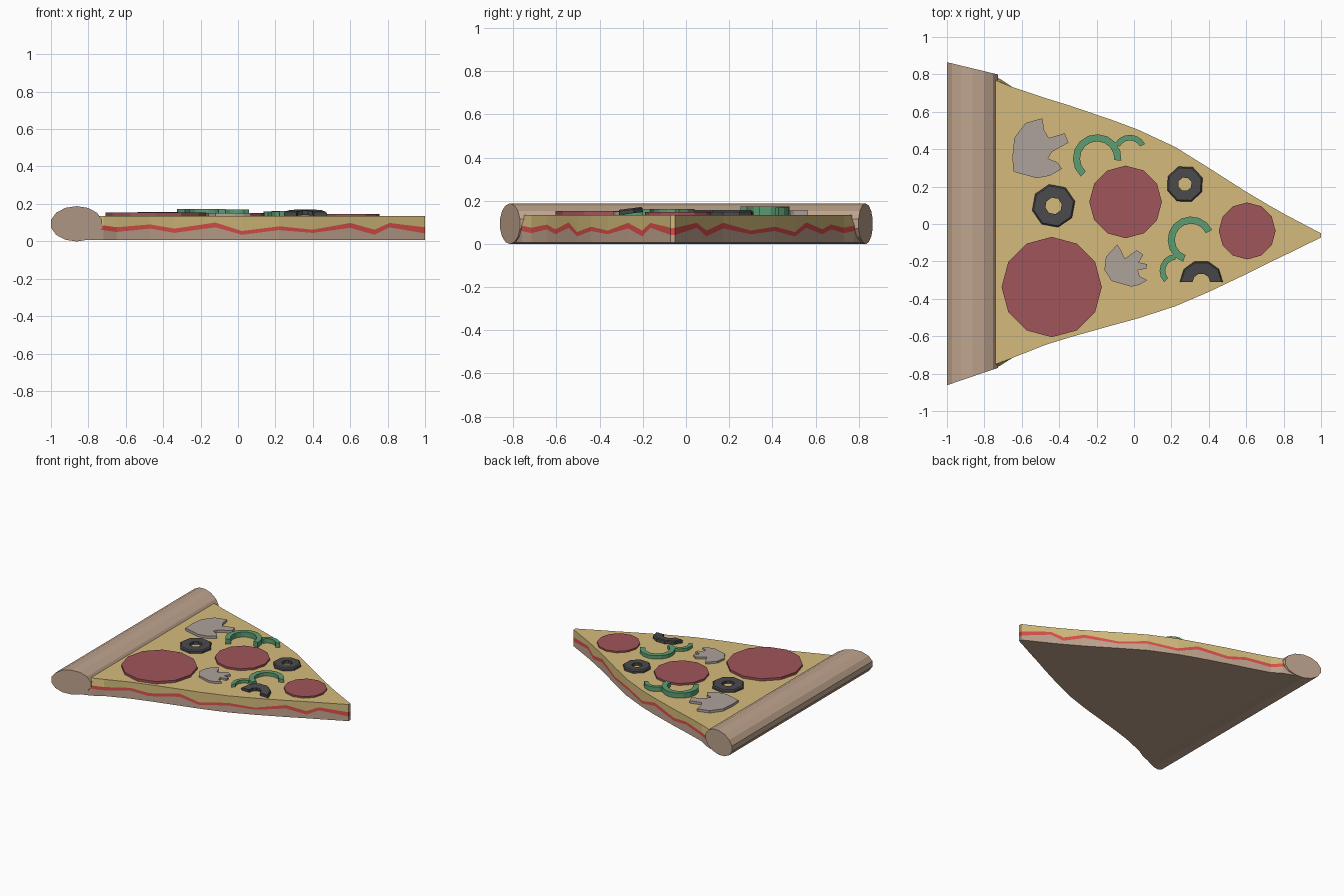
import bpy, bmesh, math
from mathutils import Matrix, Vector

if "Cube" in bpy.data.objects:
    bpy.data.objects.remove(bpy.data.objects["Cube"])


def material(name, rgb):
    m = bpy.data.materials.new(name)
    m.diffuse_color = (*rgb, 1)
    m.use_nodes = True
    m.node_tree.nodes["Principled BSDF"].inputs["Base Color"].default_value = m.diffuse_color
    return m


DOUGH = material("dough", (0.52, 0.37, 0.27))
CHEESE = material("cheese", (0.66, 0.50, 0.20))
SAUCE = material("sauce", (0.72, 0.08, 0.07))
MEAT = material("meat", (0.35, 0.09, 0.10))
OLIVE = material("olive", (0.07, 0.07, 0.075))
PEPPER = material("pepper", (0.11, 0.34, 0.17))
MUSHROOM = material("mushroom", (0.42, 0.36, 0.33))


def finish(name, bm, *mats):
    bmesh.ops.recalc_face_normals(bm, faces=bm.faces)
    me = bpy.data.meshes.new(name)
    bm.to_mesh(me)
    bm.free()
    for m in mats:
        me.materials.append(m)
    ob = bpy.data.objects.new(name, me)
    bpy.context.collection.objects.link(ob)
    return ob


def slab(name, pts, z0, z1, mat):
    """Flat outline pulled up from z0 to z1."""
    bm = bmesh.new()
    lo = [bm.verts.new((x, y, z0)) for x, y in pts]
    hi = [bm.verts.new((x, y, z1)) for x, y in pts]
    bm.faces.new(lo)
    bm.faces.new(hi)
    for i in range(len(pts)):
        j = (i + 1) % len(pts)
        bm.faces.new((lo[i], lo[j], hi[j], hi[i]))
    return finish(name, bm, mat)


def arc(cx, cy, r, a0, a1, n):
    return [(cx + r * math.cos(math.radians(a0 + (a1 - a0) * i / n)),
             cy + r * math.sin(math.radians(a0 + (a1 - a0) * i / n))) for i in range(n + 1)]


def ring(name, cx, cy, ro, ri, a0, a1, n, z0, z1, mat, bevel=0.0):
    """Full or partial ring; bevel slopes the outer top edge."""
    bm = bmesh.new()
    full = abs(a1 - a0) >= 360
    rows = []
    spec = [(ri, z0), (ro, z0), (ro, z1 - bevel), (ro - bevel, z1), (ri, z1)] if bevel \
        else [(ri, z0), (ro, z0), (ro, z1), (ri, z1)]
    for r, z in spec:
        p = arc(cx, cy, r, a0, a1, n)
        rows.append([bm.verts.new((x, y, z)) for x, y in (p[:-1] if full else p)])
    for k in range(len(rows)):
        a, b = rows[k], rows[(k + 1) % len(rows)]
        for i in range(n):
            j = (i + 1) % len(a)
            bm.faces.new((a[i], a[j], b[j], b[i]))
    if not full:
        bm.faces.new([r[0] for r in rows])
        bm.faces.new([r[-1] for r in rows])
    return finish(name, bm, mat)


# Crust: faceted roll with slanted ends
bm = bmesh.new()
ends = []
for side in (-1, 1):
    row = []
    for i in range(14):
        a = 2 * math.pi * (i + 0.5) / 14
        x, z = -0.863 + 0.14 * math.cos(a), 0.0935 + 0.0945 * math.sin(a)
        t = (x + 1) / 0.27
        y = -0.862 + 0.092 * t if side < 0 else 0.865 - 0.065 * t
        row.append(bm.verts.new((x, y, z)))
    bm.faces.new(row)
    ends.append(row)
for i in range(14):
    j = (i + 1) % 14
    bm.faces.new((ends[0][i], ends[0][j], ends[1][j], ends[1][i]))
finish("crust", bm, DOUGH)

# Slice: curved wedge, its sides banded dough / sauce / cheese
xs = [-0.8, -0.72, -0.65, -0.47, -0.34, -0.12, 0.02, 0.22, 0.4, 0.6, 0.73, 0.81, 1.0]
front = [-0.77, -0.742, -0.716, -0.645, -0.605, -0.543, -0.505, -0.44, -0.363, -0.268, -0.203, -0.165, -0.072]
back = [0.79, 0.76, 0.732, 0.672, 0.632, 0.557, 0.505, 0.412, 0.3, 0.172, 0.095, 0.05, -0.05]
low = [0.06, 0.06, 0.05, 0.068, 0.045, 0.075, 0.035, 0.06, 0.045, 0.072, 0.035, 0.075, 0.042]
high = [0.085, 0.085, 0.075, 0.09, 0.068, 0.1, 0.055, 0.08, 0.062, 0.098, 0.062, 0.098, 0.075]
n = len(xs)
line = [(xs[i], front[i], low[i], high[i]) for i in range(n)]
line += [(xs[i], back[i], low[i], high[i]) for i in reversed(range(n))]
bm = bmesh.new()
cols = []
for x, y, l, h in line:
    flare = 0.018 if x < -0.7 else 0.0
    cols.append([bm.verts.new((x, y + math.copysign(flare, y) * (z < 0.1), z))
                 for z in (0.006, l, h, 0.135)])
for i in range(2 * n):
    a, b = cols[i], cols[(i + 1) % (2 * n)]
    for k in range(3):
        bm.faces.new((a[k], b[k], b[k + 1], a[k + 1])).material_index = (0, 1, 2)[k]
for i in range(n - 1):
    j = 2 * n - 1 - i
    for k in (0, 3):
        f = bm.faces.new((cols[i][k], cols[i + 1][k], cols[j - 1][k], cols[j][k]))
        f.material_index = 2 if k else 0
finish("slice", bm, DOUGH, SAUCE, CHEESE)

# Meat discs
for i, (x, y, r, z) in enumerate([(-0.44, -0.337, 0.268, 0.153),
                                  (-0.045, 0.118, 0.194, 0.15),
                                  (0.605, -0.037, 0.152, 0.147)]):
    slab(f"meat_disc_{i + 1}", arc(x, y, r, 0, 360, 12)[:-1], 0.125, z, MEAT)

# Olive rings and a tilted half ring
ring("olive_ring_1", -0.43, 0.097, 0.117, 0.045, 12, 372, 8, 0.13, 0.157, OLIVE, 0.008)
ring("olive_ring_2", 0.272, 0.213, 0.1, 0.037, 20, 380, 8, 0.13, 0.157, OLIVE, 0.008)
half = ring("olive_half", 0, 0, 0.115, 0.047, 0, 180, 5, 0, 0.024, OLIVE, 0.006)
half.matrix_world = Matrix.Translation((0.36, -0.308, 0.134)) @ Matrix.Rotation(0.13, 4, 'X')

# Pepper strips: a large and a small arc each
for i, (z, arcs) in enumerate([
        (0.174, [(-0.197, 0.35, 0.13, 228, -5), (-0.022, 0.385, 0.092, 152, 28)]),
        (0.162, [(0.305, -0.085, 0.125, 25, 250), (0.227, -0.25, 0.09, 95, 222)])]):
    for k, (x, y, r, a0, a1) in enumerate(arcs):
        ring(f"pepper_{i + 1}_{'large' if k == 0 else 'small'}", x, y, r,
             r - (0.038 if k == 0 else 0.03), a0, a1, 10 if k == 0 else 6,
             0.13, z - 0.004 * k, PEPPER)

# Mushroom slices
slab("mushroom_1", [(-.49, .565), (-.58, .54), (-.64, .46), (-.65, .36), (-.645, .28), (-.52, .245),
                    (-.45, .258), (-.385, .295), (-.41, .33), (-.46, .35), (-.44, .385),
                    (-.35, .435), (-.37, .485), (-.455, .46), (-.48, .5)], 0.13, 0.154, MUSHROOM)
slab("mushroom_2", [(-.09, -.11), (-.15, -.175), (-.158, -.245), (-.12, -.305), (-.015, -.335),
                    (.03, -.325), (.07, -.3), (.03, -.28), (.02, -.245), (.065, -.24), (.07, -.215),
                    (.025, -.205), (.05, -.165), (.015, -.14), (-.05, -.185), (-.07, -.14)],
     0.13, 0.15, MUSHROOM)
